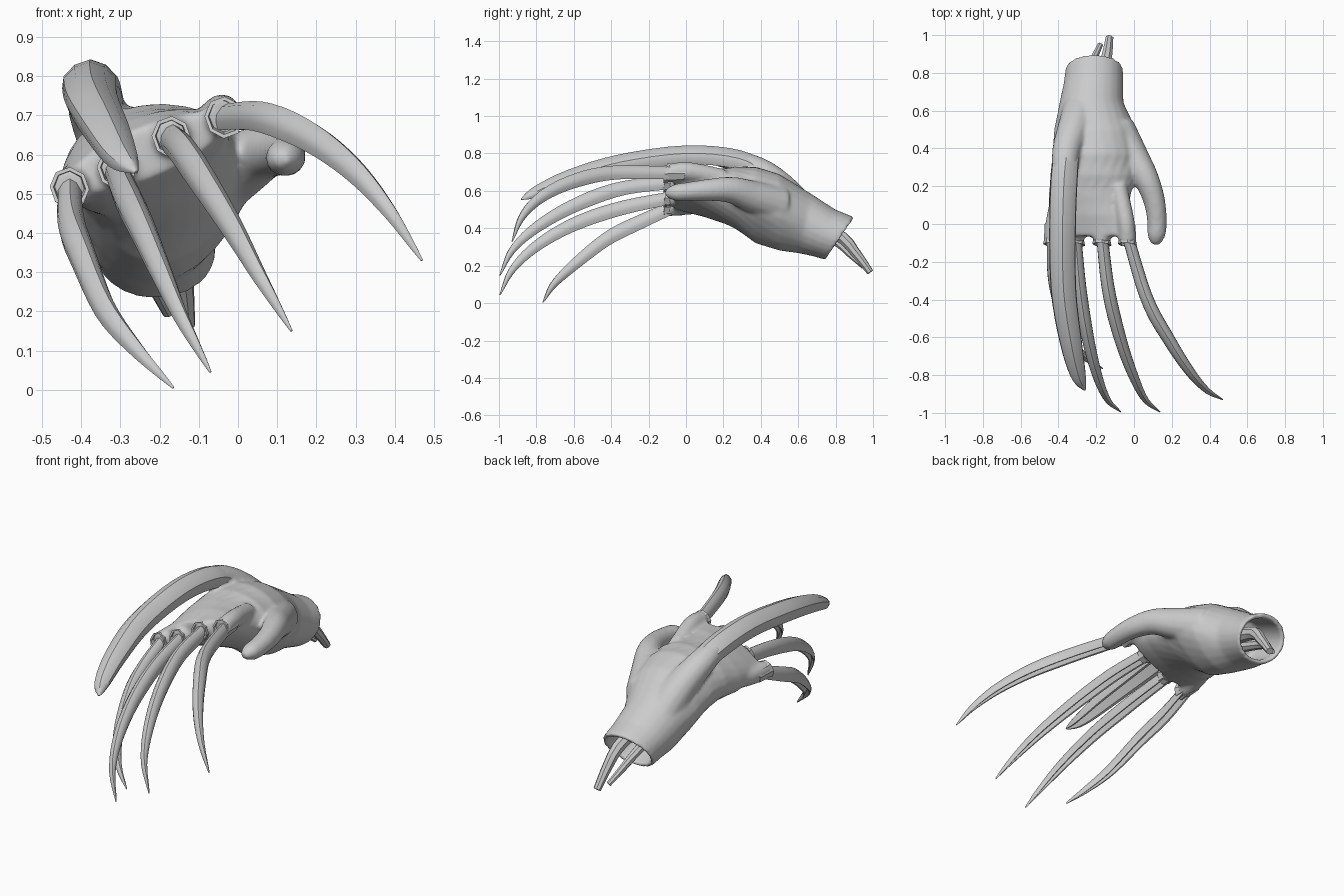
import bpy, bmesh, math
from mathutils import Vector

if "Cube" in bpy.data.objects:
    bpy.data.objects.remove(bpy.data.objects["Cube"])


def loft(bm, rings):
    """Skin a list of equal-length rings and cap both ends."""
    vr = [[bm.verts.new(p) for p in r] for r in rings]
    n = len(vr[0])
    for a, b in zip(vr, vr[1:]):
        for i in range(n):
            j = (i + 1) % n
            bm.faces.new((a[i], a[j], b[j], b[i]))
    bm.faces.new(vr[0][::-1])
    bm.faces.new(vr[-1])


def finish(bm, name, angle=40):
    bmesh.ops.recalc_face_normals(bm, faces=bm.faces)
    me = bpy.data.meshes.new(name)
    bm.to_mesh(me)
    bm.free()
    ob = bpy.data.objects.new(name, me)
    bpy.context.collection.objects.link(ob)
    bpy.ops.object.select_all(action='DESELECT')
    ob.select_set(True)
    bpy.context.view_layer.objects.active = ob
    bpy.ops.object.shade_smooth_by_angle(angle=math.radians(angle))
    return ob


def spline(pts, n):
    """Catmull-Rom samples through the points."""
    p = [Vector(q) for q in pts]
    p = [2 * p[0] - p[1]] + p + [2 * p[-1] - p[-2]]
    out = []
    for k in range(n + 1):
        s = k / n * (len(p) - 3)
        i = min(int(s), len(p) - 4)
        t = s - i
        a, b, c, d = p[i:i + 4]
        out.append(0.5 * (2 * b + (c - a) * t + (2 * a - 5 * b + 4 * c - d) * t * t
                          + (3 * b - a - 3 * c + d) * t ** 3))
    return out


def sweep(bm, pts, n, profile, size):
    """Sweep a 2D profile along a path; size(t) gives half width and height."""
    c = spline(pts, n)
    rings = []
    for k, p in enumerate(c):
        t = (c[min(k + 1, n)] - c[max(k - 1, 0)]).normalized()
        side = t.cross(Vector((0, 0, 1))).normalized()
        up = side.cross(t)
        w, h = size(k / n)
        rings.append([p + side * u * w + up * v * h for u, v in profile])
    loft(bm, rings)


def circle(n):
    return [(math.cos((i + .5) * math.tau / n), math.sin((i + .5) * math.tau / n)) for i in range(n)]


def section(y, cx, cz, a, b, tilt=0, slant=0, n=24, keel=0):
    """Ellipse across the hand, tilted about y; keel narrows the underside."""
    ct, st = math.cos(math.radians(tilt)), math.sin(math.radians(tilt))
    ring = []
    for c, s in circle(n):
        u = a * c * (1 - keel * max(0, -s))
        v = b * s
        ring.append((cx + u * ct - v * st, y + slant * s, cz + u * st + v * ct))
    return ring


claws = {
    "little": [(-.43, -.06, .515), (-.425, -.25, .43), (-.395, -.42, .345),
               (-.335, -.6, .205), (-.255, -.71, .1), (-.165, -.765, .005)],
    "ring": [(-.31, -.06, .565), (-.285, -.35, .505), (-.245, -.6, .42),
             (-.195, -.8, .305), (-.14, -.93, .18), (-.07, -.995, .045)],
    "middle": [(-.17, -.06, .645), (-.135, -.35, .61), (-.075, -.6, .52),
               (-.005, -.8, .405), (.06, -.93, .285), (.137, -.995, .15)],
    "index": [(-.035, -.06, .695), (.07, -.4, .695), (.19, -.62, .645),
              (.295, -.78, .565), (.385, -.88, .46), (.47, -.93, .33)],
}

# Hand: hollow wrist, palm, thumb, claw root and finger stubs fused into one skin
bm = bmesh.new()
loft(bm, [
    section(.6, -.22, .43, .12, .11, 0, .04),
    section(.82, -.21, .345, .13, .092, 0, .065),
    section(.825, -.21, .345, .152, .115, 0, .075),
    section(.74, -.215, .375, .158, .125, 0, .06),
    section(.64, -.225, .425, .17, .16, 0, .03),
    section(.5, -.205, .485, .22, .205, 0, 0, keel=.25),
    section(.37, -.2, .525, .238, .205, -4, 0, keel=.4),
    section(.26, -.21, .565, .235, .165, 5, 0, keel=.2),
    section(.15, -.235, .58, .222, .13, 15),
    section(.05, -.24, .595, .222, .1, 21),
    section(-.065, -.235, .605, .225, .065, 23),
])
sweep(bm, [(-.09, .5, .52), (.0, .35, .57), (.065, .24, .605), (.108, .12, .605),
           (.122, -.0, .595), (.112, -.11, .588)], 18, circle(14),
      lambda t: [x * (1 - .6 * max(0, (t - .88) / .12) ** 2) for x in (.1 - .1 * t + .05 * t * t, .105 - .1 * t + .04 * t * t)])
for p in claws.values():
    b = Vector(p[0])
    root = b + Vector(((-.225 - b.x) * .25, .26, (.6 - b.z) * .3))
    mid = b + Vector(((-.225 - b.x) * .05, .08, .008))
    sweep(bm, [root, mid, b + Vector((0, -.035, 0))], 8, circle(14), lambda t: (.047, .051))
sweep(bm, [(-.27, .64, .46), (-.32, .5, .62), (-.36, .38, .715), (-.37, .24, .765), (-.375, .12, .785)],
      12, circle(14), lambda t: (.1 - .05 * t, .1 - .06 * t))
hand = finish(bm, "hand", 60)
rm = hand.modifiers.new("fuse", 'REMESH')
rm.mode = 'VOXEL'
rm.voxel_size = .01
rm.use_smooth_shade = True
sm = hand.modifiers.new("soften", 'SMOOTH')
sm.factor = .5
sm.iterations = 10

# Grooved blade profile, ridge on top and a deep channel below
half = [(.0, 1), (.55, .75), (.95, .2), (1, -.3), (.8, -.9), (.55, -.85)]
blade = half + [(0, -.1)] + [(-u, v) for u, v in half[:0:-1]]


def taper(t, power):
    return (.8 + .2 * min(1, t / .3)) * ((1 - t ** power) ** .9 * .93 + .07)


# Finger claws and their faceted knuckle collars
for name, p in claws.items():
    bm = bmesh.new()
    sweep(bm, p, 22, blade, lambda t: (.038 * taper(t, 2), .044 * taper(t, 1.8)))
    finish(bm, name + "_claw", 35)
    x, y, z = p[0]
    bm = bmesh.new()
    loft(bm, [section(yy, x, z, r * .93, r, 20, .012, 8)
              for yy, r in ((0, .045), (-.05, .048), (-.085, .049), (-.11, .054), (-.11, .044), (-.08, .038))])
    finish(bm, name + "_collar", 30)

# Long broad claw growing from the back of the hand
bm = bmesh.new()
sweep(bm, [(-.31, .58, .52), (-.345, .42, .69), (-.367, .28, .765), (-.378, 0, .79), (-.373, -.35, .745),
           (-.335, -.62, .67), (-.295, -.8, .595), (-.26, -.88, .555)], 28, blade,
      lambda t: (.072 * taper(t, 4.5), .054 * taper(t, 4.5)))
finish(bm, "back_claw", 35)

# Two bones poking out of the open wrist
for i, p in enumerate(([(-.17, .62, .42), (-.155, .82, .36), (-.14, .91, .265), (-.13, .985, .165)],
                       [(-.25, .62, .4), (-.24, .8, .33), (-.21, .88, .26), (-.178, .95, .195)])):
    bm = bmesh.new()
    k = 1.2 - .35 * i
    sweep(bm, p, 8, circle(8), lambda t: (k * (.034 - .016 * t), k * (.036 - .02 * t)))
    finish(bm, "wrist_bone_%d" % (i + 1), 40)
